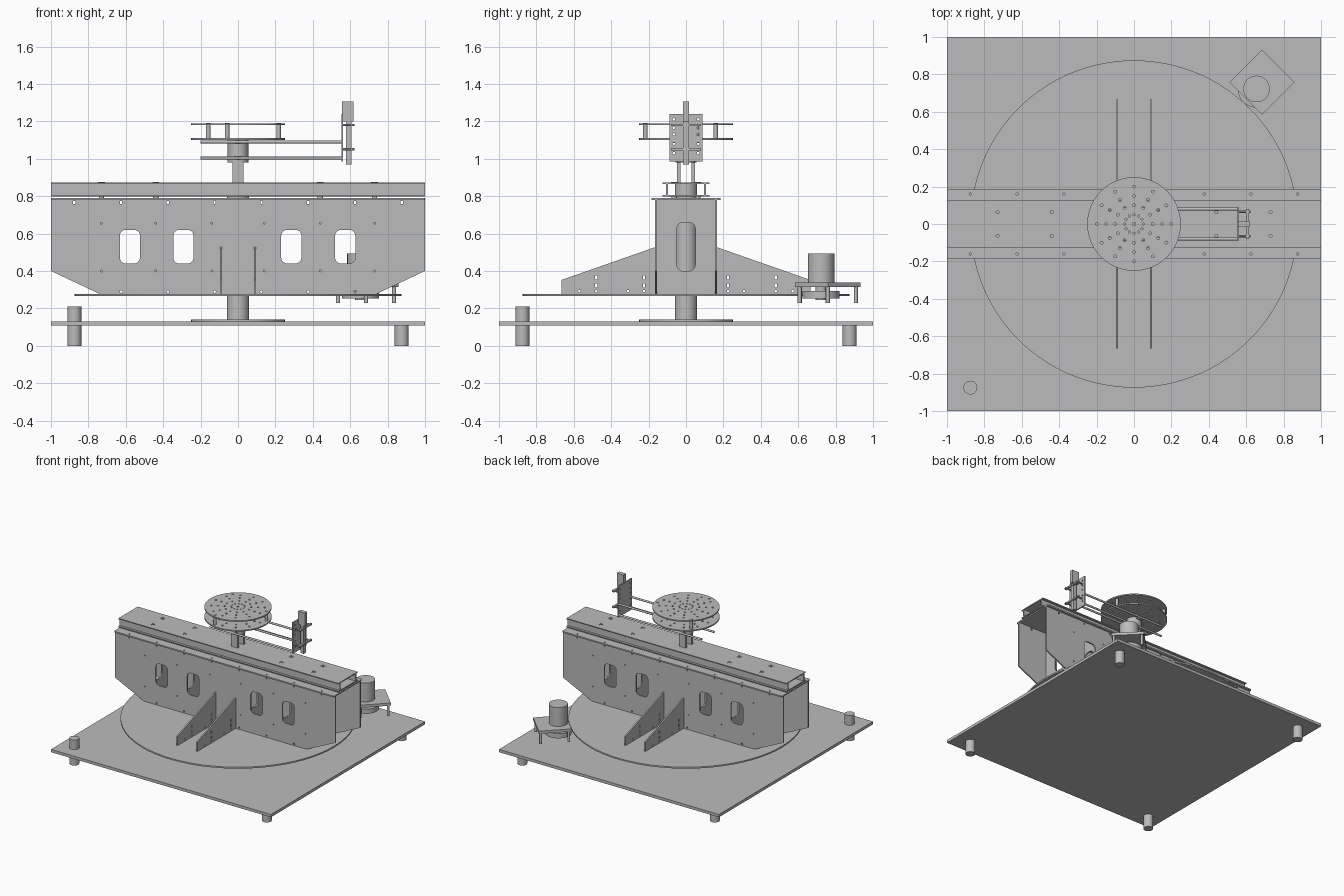
import bpy, bmesh
from math import sin, cos, pi, radians
from mathutils import Matrix, Vector

if "Cube" in bpy.data.objects:
    bpy.data.objects.remove(bpy.data.objects["Cube"], do_unlink=True)

grey = bpy.data.materials.new("plain_grey")
grey.use_nodes = True
grey.diffuse_color = (0.5, 0.5, 0.5, 1)
grey.node_tree.nodes["Principled BSDF"].inputs["Base Color"].default_value = (0.5, 0.5, 0.5, 1)
parts = []


def add(name, mesh, matrix=Matrix()):
    mesh.materials.clear()
    mesh.materials.append(grey)
    mesh.transform(matrix)
    ob = bpy.data.objects.new(name, mesh)
    bpy.context.collection.objects.link(ob)
    parts.append(ob)
    return ob


def box(name, x, y, z):
    """Box from (min, max) pairs."""
    bm = bmesh.new()
    bmesh.ops.create_cube(bm, size=1)
    for v in bm.verts:
        v.co = Vector([(lo + hi) / 2 + c * (hi - lo) for c, (lo, hi) in zip(v.co, (x, y, z))])
    mesh = bpy.data.meshes.new(name)
    bm.to_mesh(mesh)
    bm.free()
    return add(name, mesh)


def rod(name, a, b, r, sides=32):
    """Cylinder between two points."""
    a, b = Vector(a), Vector(b)
    bm = bmesh.new()
    bmesh.ops.create_cone(bm, cap_ends=True, segments=sides, radius1=r, radius2=r, depth=(b - a).length)
    mesh = bpy.data.meshes.new(name)
    bm.to_mesh(mesh)
    bm.free()
    turn = Vector((0, 0, 1)).rotation_difference(b - a).to_matrix().to_4x4()
    return add(name, mesh, Matrix.Translation((a + b) / 2) @ turn)


def ring(cx, cy, r, n=10):
    return [(cx + r * cos(2 * pi * i / n), cy + r * sin(2 * pi * i / n)) for i in range(n)]


def rect(x0, x1, y0, y1):
    return [(x0, y0), (x1, y0), (x1, y1), (x0, y1)]


def slot(cx, cy, w, h, r):
    """Rounded rectangle outline."""
    pts = []
    for k, (sx, sy) in enumerate(((1, 1), (-1, 1), (-1, -1), (1, -1))):
        for i in range(7):
            a = pi / 2 * (k + i / 6)
            pts.append((cx + sx * (w / 2 - r) + r * cos(a), cy + sy * (h / 2 - r) + r * sin(a)))
    return pts


AXES = {"XY": Matrix(),
        "XZ": Matrix(((1, 0, 0, 0), (0, 0, -1, 0), (0, 1, 0, 0), (0, 0, 0, 1))),
        "YZ": Matrix(((0, 0, 1, 0), (1, 0, 0, 0), (0, 1, 0, 0), (0, 0, 0, 1)))}


def plate(name, plane, offset, thick, outline, holes=()):
    """Sheet cut from an outline with holes, centred at offset on its normal axis."""
    cu = bpy.data.curves.new(name, "CURVE")
    cu.dimensions, cu.fill_mode, cu.extrude = "2D", "BOTH", thick / 2
    for loop in (outline, *holes):
        sp = cu.splines.new("POLY")
        sp.points.add(len(loop) - 1)
        for p, (x, y) in zip(sp.points, loop):
            p.co = (x, y, 0, 1)
        sp.use_cyclic_u = True
    tmp = bpy.data.objects.new(name + "_curve", cu)
    bpy.context.collection.objects.link(tmp)
    dg = bpy.context.evaluated_depsgraph_get()
    mesh = bpy.data.meshes.new_from_object(tmp.evaluated_get(dg))
    bpy.data.objects.remove(tmp)
    bm = bmesh.new()
    bm.from_mesh(mesh)
    bmesh.ops.remove_doubles(bm, verts=bm.verts, dist=1e-5)
    bmesh.ops.recalc_face_normals(bm, faces=bm.faces)
    bm.to_mesh(mesh)
    bm.free()
    shift = Vector([offset if a not in plane else 0 for a in "XYZ"])
    return add(name, mesh, Matrix.Translation(shift) @ AXES[plane])


# Base, feet and the one raised corner post
box("base_plate", (-1, 1), (-1, 1), (0.107, 0.13))
for x in (-0.875, 0.875):
    for y in (-0.875, 0.875):
        rod("foot", (x, y, 0), (x, y, 0.107), 0.037)
rod("corner_post", (-0.875, -0.875, 0.13), (-0.875, -0.875, 0.21), 0.037)

# Bearing, column and rotating disc
rod("bearing_flange", (0, 0, 0.13), (0, 0, 0.14), 0.25, 64)
rod("column", (0, 0, 0.14), (0, 0, 0.872), 0.06)
rod("rotating_disc", (0, 0, 0.265), (0, 0, 0.277), 0.875, 128)

# Beam side plates with windows, slots and screw holes
bulkheads = (-0.73, -0.44, -0.14, 0.14, 0.44, 0.73)
pitch = (-0.875, -0.625, -0.375, -0.125, 0.125, 0.375, 0.625, 0.875)
side = [(-1, 0.4), (-0.74, 0.277), (0.74, 0.277), (1, 0.4), (1, 0.78), (-1, 0.78)]
cuts = [slot(x, 0.53, 0.108, 0.18, 0.032) for x in (-0.578, -0.292, 0.285, 0.573)]
cuts += [rect(x - 0.006, x + 0.006, 0.758, 0.774) for x in pitch]
cuts += [ring(x, 0.29, 0.007) for x in pitch[1:-1]]
cuts += [ring(x, z, 0.005) for x in bulkheads for z in (0.4, 0.655)]
for y in (-0.16, 0.16):
    plate("beam_side", "XZ", y, 0.011, side, cuts)
for x in bulkheads:
    plate("bulkhead", "YZ", x, 0.011, rect(-0.155, 0.155, 0.277, 0.78),
          [slot(0, 0.53, 0.1, 0.26, 0.035)])
plate("beam_top", "XY", 0.785, 0.011, slot(0, 0, 2, 0.37, 0.012),
      [ring(x, y, 0.006) for x in pitch for y in (-0.16, 0.16)])

# Open rail channel on the beam
screws = [(x, y) for x in (-0.73, -0.44, 0.44, 0.73) for y in (-0.063, 0.063)]
for z in (0.803, 0.869):
    plate("rail_sheet", "XY", z, 0.008, rect(-1, 1, -0.125, 0.125),
          [ring(x, y, 0.008) for x, y in screws])
for y in (-0.102, 0.102):
    box("rail_web", (-1, 1), (y - 0.005, y + 0.005), (0.803, 0.869))
for x, y in screws:
    plate("rail_washer", "XY", 0.874, 0.003, ring(x, y, 0.018, 20), [ring(x, y, 0.008)])
    plate("rail_spacer", "XY", 0.795, 0.01, ring(x, y, 0.014, 16), [ring(x, y, 0.008)])

# Triangular gussets
for x in (-0.09, 0.09):
    for s in (-1, 1):
        outline = [(s * 0.165, 0.277), (s * 0.665, 0.277), (s * 0.665, 0.352), (s * 0.165, 0.527)]
        holes = [rect(s * y - 0.006, s * y + 0.006, z - 0.011, z + 0.011)
                 for y in (0.225, 0.48) for z in (0.322, 0.364)]
        holes += [ring(s * y, 0.292, 0.007) for y in (0.225, 0.31, 0.48, 0.57)]
        plate("gusset", "YZ", x, 0.011, outline, holes)

# Hub and upper turntable with drilled rings
for y in (-0.038, 0.038):
    box("neck_strap", (-0.03, 0.03), (y - 0.009, y + 0.009), (0.872, 1))
rod("turntable_hub", (0, 0, 0.98), (0, 0, 1.1), 0.055)
drill = [ring(0, 0, 0.008)]
for r in (0.05, 0.1, 0.15, 0.2):
    drill += [ring(r * cos(i * pi / 6), r * sin(i * pi / 6), 0.0075 if r > 0.05 else 0.006) for i in range(12)]
for z in (1.105, 1.184):
    plate("turntable_disc", "XY", z, 0.01, ring(0, 0, 0.25, 96), drill)
for a in (15, 135, 255):
    x, y = 0.225 * cos(radians(a)), 0.225 * sin(radians(a))
    rod("turntable_spacer", (x, y, 1.105), (x, y, 1.192), 0.012, 16)

# Four arm rods carrying the upright plate
for y in (-0.08, 0.08):
    for z in (1.003, 1.09):
        rod("arm_rod", (-0.2, y, z), (0.557, y, z), 0.008, 16)
for z in (1.003, 1.09):
    box("arm_crossbar", (-0.02, 0.02), (-0.08, 0.08), (z - 0.006, z + 0.006))
plate("upright_plate", "YZ", 0.557, 0.009, rect(-0.088, 0.088, 0.985, 1.24),
      [ring(y, z, 0.007) for y in (-0.065, 0.065) for z in (1.03, 1.08, 1.13, 1.165, 1.21)])
box("upright_rail", (0.578, 0.608), (-0.016, 0.016), (0.968, 1.2))
box("upright_block", (0.556, 0.618), (-0.016, 0.016), (1.198, 1.305))
for z in (1.05, 1.18):
    box("rail_clamp", (0.6, 0.616), (-0.08, 0.08), (z - 0.006, z + 0.006))
    for y in (-0.065, 0.065):
        rod("clamp_bolt", (0.557, y, z), (0.622, y, z), 0.006, 12)

# Drive unit: diamond plate, motor, friction wheel and legs
cx, cy = 0.685, 0.758
plate("drive_plate", "XY", 0.326, 0.022, ring(cx, cy, 0.174, 4))
rod("drive_motor", (0.655, 0.722, 0.337), (0.655, 0.722, 0.492), 0.071, 48)
rod("friction_wheel", (0.655, 0.722, 0.253), (0.655, 0.722, 0.292), 0.1, 48)
rod("wheel_shaft", (0.655, 0.722, 0.245), (0.655, 0.722, 0.32), 0.03)
for x, y in ring(cx, cy, 0.15, 4):
    rod("drive_leg", (x, y, 0.228), (x, y, 0.316), 0.011, 16)

# Smooth round surfaces, keep hard edges
for ob in bpy.context.selected_objects:
    ob.select_set(False)
for ob in parts:
    ob.select_set(True)
bpy.context.view_layer.objects.active = parts[0]
bpy.ops.object.shade_smooth_by_angle(angle=radians(30))
